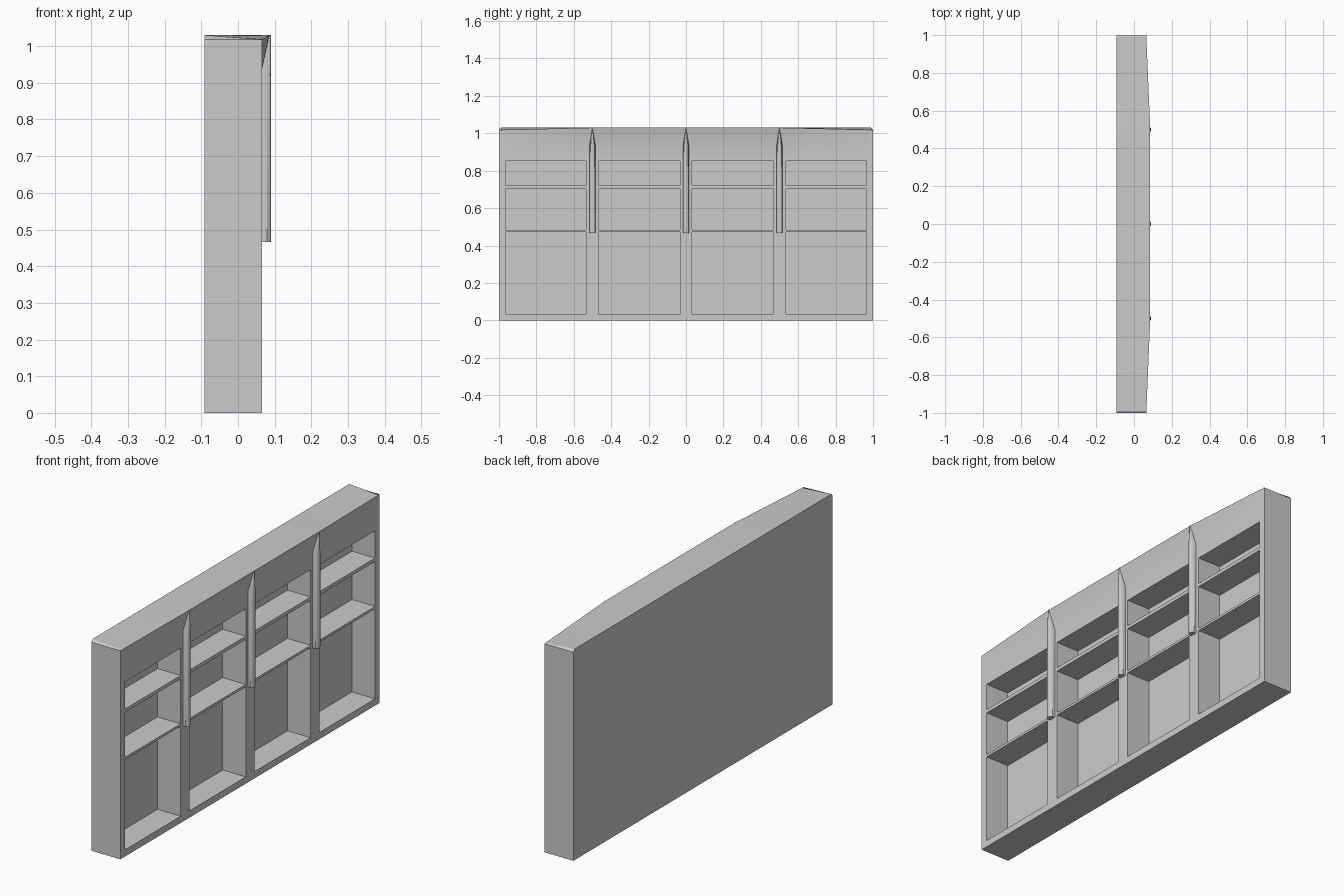
import bpy, bmesh, math

if "Cube" in bpy.data.objects:
    bpy.data.objects.remove(bpy.data.objects["Cube"])

BACK, FRONT, TOP = -0.092, 0.065, 1.03
DEPTH = 0.125
ROWS = [(0.033, 0.472), (0.484, 0.703), (0.72, 0.853)]
COLS = [(-0.965, -0.535), (-0.468, -0.033), (0.033, 0.468), (0.535, 0.965)]


def finish(bm, name):
    bmesh.ops.recalc_face_normals(bm, faces=bm.faces[:])
    mesh = bpy.data.meshes.new(name)
    bm.to_mesh(mesh)
    bm.free()
    ob = bpy.data.objects.new(name, mesh)
    bpy.context.collection.objects.link(ob)
    bpy.ops.object.select_all(action='DESELECT')
    ob.select_set(True)
    bpy.context.view_layer.objects.active = ob
    bpy.ops.object.shade_smooth_by_angle(angle=math.radians(25))
    return ob


def end_fade(y):
    """1 over the middle half, falling to 0 at both ends."""
    return min(1, (1 - abs(y)) / 0.5)


# Panel body: a gridded front whose top flares forward
ys = sorted({-1, -0.99, -0.5, 0.5, 0.99, 1} | {v for c in COLS for v in c})
zs = sorted({0, 0.935, TOP} | {v for r in ROWS for v in r})
bm = bmesh.new()
grid = []
for y in ys:
    column = []
    for z in zs:
        x = FRONT
        if z == TOP:
            x += 0.021 * end_fade(y)
            z -= 0.012 * (1 - end_fade(y))
        column.append(bm.verts.new((x, y, z)))
    grid.append(column)
pockets = []
for i in range(len(ys) - 1):
    for j in range(len(zs) - 1):
        f = bm.faces.new((grid[i][j], grid[i + 1][j],
                          grid[i + 1][j + 1], grid[i][j + 1]))
        if (ys[i], ys[i + 1]) in COLS and (zs[j], zs[j + 1]) in ROWS:
            pockets.append(f)

# Sides, top, bottom and back
rim = [e for e in bm.edges if e.is_boundary]
ext = bmesh.ops.extrude_edge_only(bm, edges=rim)['geom']
for v in [g for g in ext if isinstance(g, bmesh.types.BMVert)]:
    v.co.x = BACK
    if v.co.z > 1:
        v.co.z = TOP if abs(v.co.y) < 1 else TOP - 0.012
bmesh.ops.contextual_create(
    bm, geom=[e for e in bm.edges if e.is_boundary])

# Shelf compartments sunk into the front
for f in bmesh.ops.extrude_discrete_faces(bm, faces=pockets)['faces']:
    for v in f.verts:
        v.co.x -= DEPTH
finish(bm, "shelf_panel")

# Pointed half-round ribs between the shelf bays
SECTION = [(0.060, -1), (0.079, -1), (0.087, -0.65), (0.090, -0.25),
           (0.090, 0.25), (0.087, 0.65), (0.079, 1), (0.060, 1)]
for n, yc in enumerate((-0.5, 0, 0.5)):
    bm = bmesh.new()
    rings = [[bm.verts.new((x, yc + s * w, z)) for x, s in SECTION]
             for z, w in ((0.466, 0.017), (0.925, 0.017), (TOP, 0.001))]
    for a, b in zip(rings, rings[1:]):
        for k in range(len(SECTION)):
            m = (k + 1) % len(SECTION)
            bm.faces.new((a[k], a[m], b[m], b[k]))
    bm.faces.new(rings[0])
    bm.faces.new(rings[-1])
    finish(bm, f"divider_rib_{n + 1}")
